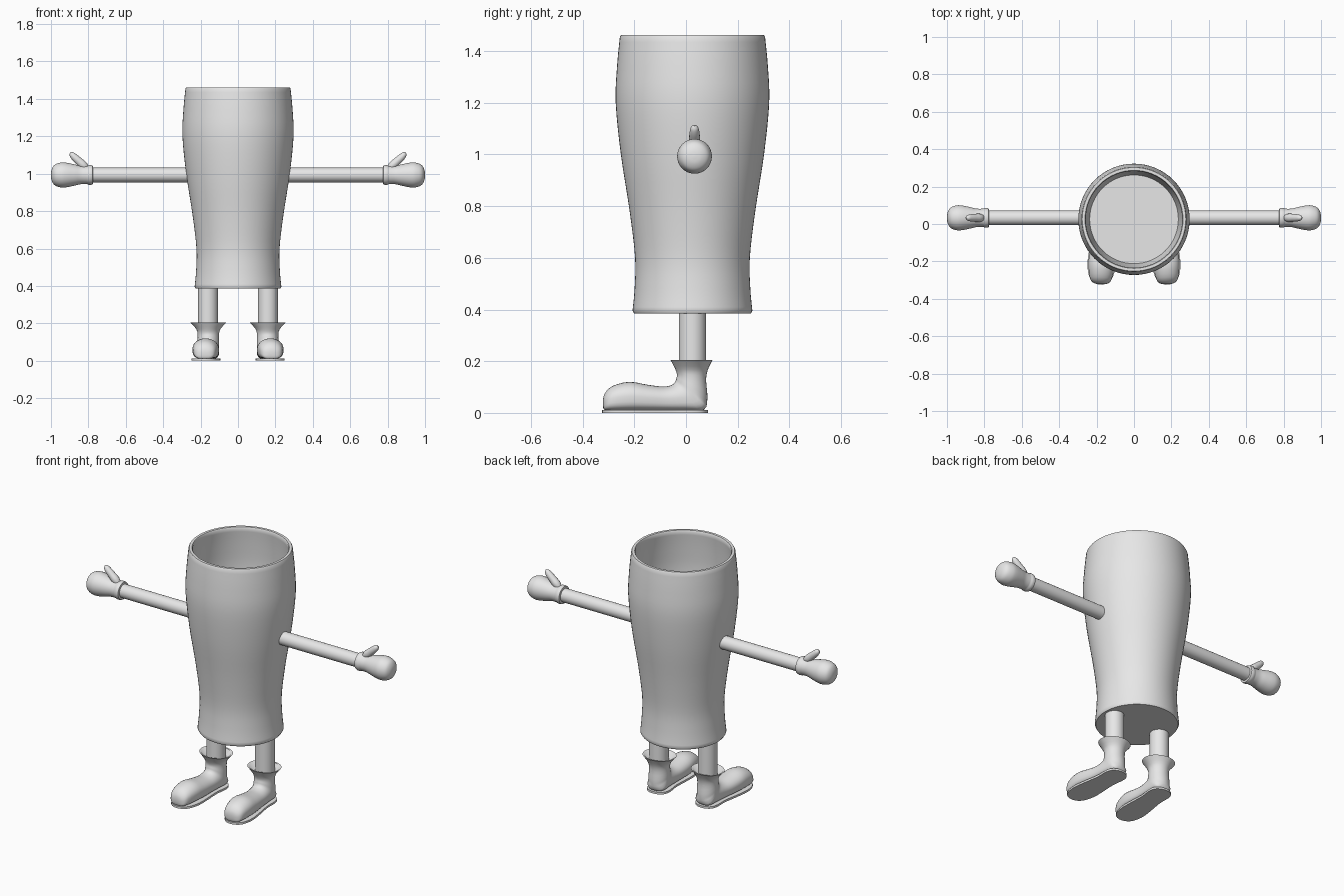
import bpy, bmesh, math
from mathutils import Vector, Matrix

cube = bpy.data.objects.get("Cube")
if cube:
    bpy.data.objects.remove(cube, do_unlink=True)

grey = bpy.data.materials.new("plain grey")
grey.use_nodes = True
COLOUR = (0.8, 0.8, 0.8, 1)
grey.diffuse_color = COLOUR
grey.node_tree.nodes["Principled BSDF"].inputs["Base Color"].default_value = COLOUR


def loft(name, rings, matrix, side=1, angle=40):
    """Skin a list of closed rings, cap both ends, optionally mirror in x."""
    bm = bmesh.new()
    loops = [[bm.verts.new(matrix @ Vector(p)) for p in ring] for ring in rings]
    for a, b in zip(loops, loops[1:]):
        n = len(a)
        for i in range(n):
            bm.faces.new((a[i], a[(i + 1) % n], b[(i + 1) % n], b[i]))
    bm.faces.new(loops[0])
    bm.faces.new(loops[-1])
    for v in bm.verts:
        v.co.x *= side
    bmesh.ops.recalc_face_normals(bm, faces=bm.faces)
    mesh = bpy.data.meshes.new(name)
    bm.to_mesh(mesh)
    bm.free()
    mesh.materials.append(grey)
    obj = bpy.data.objects.new(name, mesh)
    bpy.context.collection.objects.link(obj)
    bpy.ops.object.select_all(action="DESELECT")
    obj.select_set(True)
    bpy.context.view_layer.objects.active = obj
    bpy.ops.object.shade_smooth_by_angle(angle=math.radians(angle))
    return obj


def circle(r, z, n):
    return [(r * math.cos(t), r * math.sin(t), z)
            for t in (2 * math.pi * i / n for i in range(n))]


def lathe(name, profile, matrix, side=1, n=32):
    return loft(name, [circle(r, z, n) for r, z in profile], matrix, side)


def smooth_path(points, steps=4):
    """Catmull-Rom interpolation of tuples of any length."""
    out = []
    for i in range(len(points) - 1):
        p = [points[max(0, min(len(points) - 1, i + k))] for k in (-1, 0, 1, 2)]
        for s in range(steps):
            t = s / steps
            out.append(tuple(b + 0.5 * t * (c - a + t * (2*a - 5*b + 4*c - d
                             + t * (3 * (b - c) + d - a)))
                             for a, b, c, d in zip(*p)))
    return out + [points[-1]]


def boot_section(ty, tz, by, bz, w, n=28):
    """Rounded section between a top and a bottom point, squarer below."""
    top, bottom = Vector((0, ty, tz)), Vector((0, by, bz))
    mid, half = (top + bottom) / 2, (top - bottom) / 2
    ring = []
    for i in range(n):
        t = 2 * math.pi * i / n
        c, s = math.cos(t), math.sin(t)
        e = 1 if s > 0 or tz > 0.125 else 0.6
        ring.append(mid + half * math.copysign(abs(s) ** e, s)
                    + Vector((w * math.copysign(abs(c) ** e, c), 0, 0)))
    return ring


# Glass: curved outer wall, rim, inner wall down to a raised floor
outer = smooth_path([(0.232, 0.395), (0.224, 0.48), (0.222, 0.6), (0.243, 0.78),
                     (0.277, 1.0), (0.297, 1.2), (0.292, 1.34), (0.281, 1.455)])
inner = [(r - 0.023, z) for r, z in reversed(outer) if z > 0.85]
lathe("glass_body", [(0.226, 0.385)] + outer + [(0.277, 1.462), (0.262, 1.462)] + inner,
      Matrix.Translation((0, 0.025, 0)), n=64)

BOOT = smooth_path([
    (-.322, .048, -.322, .034, .012), (-.315, .075, -.318, .014, .038),
    (-.285, .104, -.300, .010, .058), (-.220, .120, -.220, .010, .070),
    (-.150, .109, -.150, .010, .068), (-.090, .102, -.075, .010, .061),
    (-.055, .108, .000, .010, .059), (-.042, .120, .070, .012, .058),
    (-.038, .132, .083, .060, .058), (-.035, .148, .078, .125, .057),
    (-.042, .170, .084, .165, .064), (-.060, .205, .103, .205, .096)], 3)
SOLE = smooth_path([(-.325, .012), (-.312, .042), (-.28, .064), (-.22, .076), (-.14, .071),
                    (-.05, .062), (.02, .066), (.06, .056), (.08, .03), (.085, .01)], 3)
outline = [(w, y) for y, w in SOLE] + [(-w, y) for y, w in reversed(SOLE)]

for side, label in ((1, "left"), (-1, "right")):
    # Arm and mitten, turned around the x axis
    along_x = Matrix.Translation((0, 0.033, 0.993)) @ Matrix.Rotation(math.pi / 2, 4, "Y")
    lathe(label + "_arm", [(0.039, 0.26), (0.039, 0.8)], along_x, side)
    hand = smooth_path([(0.049, 0.805), (0.049, 0.84), (0.057, 0.875), (0.066, 0.92),
                        (0.066, 0.95), (0.054, 0.981), (0.03, 0.996), (0.004, 1.0)])
    lathe(label + "_hand", [(0.04, 0.775), (0.05, 0.777), (0.053, 0.787), (0.052, 0.8)] + hand,
          along_x, side)

    # Thumb: tapered tube bending up and outwards
    thumb = smooth_path([(.80, 1.015, .012), (.825, 1.043, .022), (.85, 1.066, .021),
                         (.873, 1.087, .019), (.889, 1.104, .014), (.897, 1.113, .003)])
    rings = []
    for i, (x, z, r) in enumerate(thumb):
        a, b = thumb[max(i - 1, 0)], thumb[min(i + 1, len(thumb) - 1)]
        d = Vector((b[0] - a[0], 0, b[1] - a[1])).normalized()
        across = Vector((-d.z, 0, d.x))
        rings.append([Vector((x, 0.033, z)) + across * px + Vector((0, py, 0))
                      for px, py, _ in circle(r, 0, 16)])
    loft(label + "_thumb", rings, Matrix(), side)

    # Leg
    lathe(label + "_leg", [(0.053, 0.12), (0.053, 0.39)],
          Matrix.Translation((0.16, 0.025, 0)), side)

    # Boot with flared cuff, toes turned slightly outwards
    place = Matrix.Translation((0.16, 0, 0)) @ Matrix.Rotation(math.radians(3.5), 4, "Z")
    sections = [boot_section(*s) for s in BOOT]
    sections.append(boot_section(-.052, .204, .095, .204, .086))
    sections.append(boot_section(-.03, .17, .076, .17, .054))
    loft(label + "_boot", sections, place, side, 50)
    loft(label + "_sole", [[(x, y, z) for x, y in outline] for z in (0, 0.012)], place, side)
